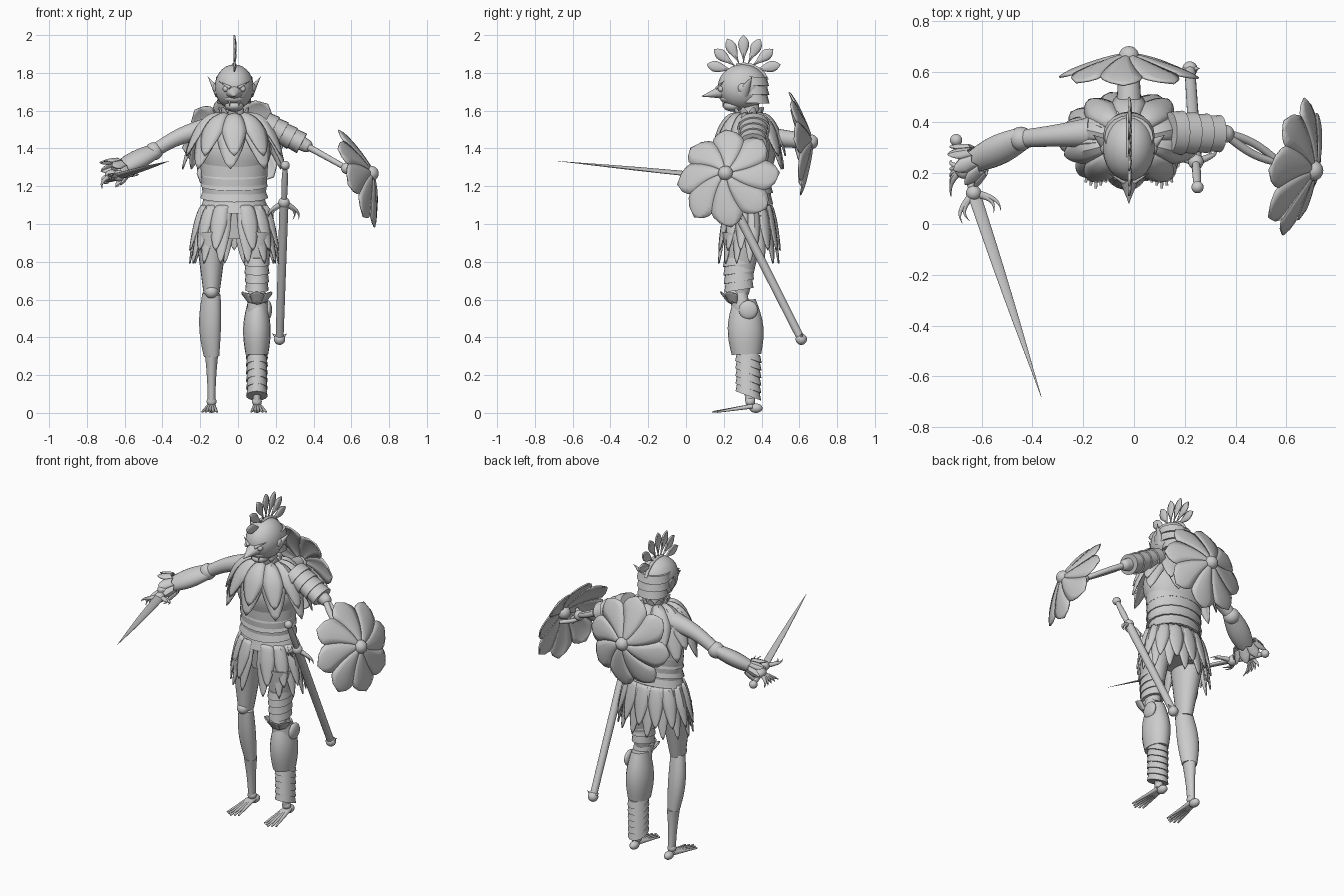
import bpy, bmesh
from math import sin, cos, pi, tau, radians
from mathutils import Vector, Quaternion

cube = bpy.data.objects.get("Cube")
if cube:
    bpy.data.objects.remove(cube, do_unlink=True)

shade = (.6, .6, .6, 1)
grey = bpy.data.materials.new("plain grey")
grey.use_nodes = True
grey.diffuse_color = shade
grey.node_tree.nodes["Principled BSDF"].inputs["Base Color"].default_value = shade

RIGHTWARD, UP, NONE = Vector((1, 0, 0)), Vector((0, 0, 1)), Vector()
MIDDLE = -.02


def finish(name, bm, thickness=0):
    bmesh.ops.remove_doubles(bm, verts=bm.verts, dist=.0002)
    bmesh.ops.recalc_face_normals(bm, faces=bm.faces)
    mesh = bpy.data.meshes.new(name)
    bm.to_mesh(mesh)
    bm.free()
    mesh.materials.append(grey)
    part = bpy.data.objects.new(name, mesh)
    bpy.context.collection.objects.link(part)
    if thickness:
        solid = part.modifiers.new("thickness", 'SOLIDIFY')
        solid.thickness = thickness
        solid.offset = 0
    bpy.ops.object.select_all(action='DESELECT')
    part.select_set(True)
    bpy.context.view_layer.objects.active = part
    bpy.ops.object.shade_smooth_by_angle(angle=radians(40))


def tube(name, path, radii, flat=1, sag=0, sides=20):
    """Capped tube along a path; flat scales one side, sag tilts each ring."""
    bm = bmesh.new()
    turn, previous, rows = Quaternion(), UP, []
    for i, point in enumerate(path):
        tangent = (path[min(i + 1, len(path) - 1)] - path[max(i - 1, 0)]).normalized()
        turn = previous.rotation_difference(tangent) @ turn
        previous = tangent
        radius = max(radii[i], .001)
        row = []
        for k in range(sides):
            angle = tau * k / sides
            offset = Vector((radius * cos(angle), radius * flat * sin(angle), sag * sin(angle)))
            row.append(bm.verts.new(point + turn @ offset))
        rows.append(row)
    for low, high in zip(rows, rows[1:]):
        for i in range(sides):
            j = (i + 1) % sides
            bm.faces.new((low[i], low[j], high[j], high[i]))
    bm.faces.new(rows[0][::-1])
    bm.faces.new(rows[-1])
    finish(name, bm)


def limb(name, a, b, start, end=0, bulge=0, flat=1, bow=NONE):
    """Tapering limb, spike or blade, swollen and bent by half a sine wave."""
    a, b, bow = Vector(a), Vector(b), Vector(bow)
    steps = [k / 8 for k in range(9)]
    tube(name, [a.lerp(b, t) + bow * sin(pi * t) for t in steps],
         [start + (end - start) * t + bulge * sin(pi * t) for t in steps], flat)


def hoops(name, a, b, start, end, count, flat=1, sag=0):
    """Lapped armour hoops, each flared at the edge nearest a."""
    a, b = Vector(a), Vector(b)
    path, radii = [], []
    for i in range(count):
        for t, flare in ((i / count, 1.13), ((i + 1) / count, 1)):
            path.append(a.lerp(b, t))
            radii.append((start + (end - start) * t) * flare)
    tube(name, path, radii, flat, sag)


def ball(name, at, radius, stretch=(1, 1, 1)):
    bm = bmesh.new()
    bmesh.ops.create_uvsphere(bm, u_segments=24, v_segments=14, radius=radius)
    for v in bm.verts:
        v.co = Vector(at) + v.co * Vector(stretch)
    finish(name, bm)


def fan(name, at, inner, outer, rise, count, axis=UP, flat=1, start=0, arc=tau, reach=1,
        droop=1, taper=2, ridge=.01, swirl=0, leaf=False):
    """Ring of pointed petals whose outline and curl follow simple powers."""
    bm = bmesh.new()
    turn = UP.rotation_difference(Vector(axis).normalized())
    half = arc / count / 2
    for i in range(count):
        centre, previous = start + half * (2 * i + 1), None
        for step in range(13):
            t = step / 12
            radius = inner + (outer - inner) * t ** reach
            width = .8 * sin(pi * t ** 1.5) if leaf else min(1, (1 - t) * taper) ** .7
            row = []
            for u in (-1, -.5, 0, .5, 1):
                angle = centre + half * (u * width * 1.05 + swirl * t)
                crest = ridge * width * (1 - abs(u))
                wide = radius + (0 if leaf else crest)
                offset = Vector((wide * cos(angle), wide * flat * sin(angle),
                                 rise * t ** droop + crest))
                row.append(bm.verts.new(Vector(at) + turn @ offset))
            if previous:
                for j in range(4):
                    bm.faces.new((previous[j], previous[j + 1], row[j + 1], row[j]))
            previous = row
    finish(name, bm, .008)


def shield(name, boss, axis):
    fan(name + "_petals", boss, .02, .275, -.085, 8, axis, droop=1.3, taper=4.5, ridge=.006, swirl=.8)
    ball(name + "_boss", boss, .04)


def sword(name, pommel, tip, sheathed):
    pommel, tip = Vector(pommel), Vector(tip)
    along = (tip - pommel).normalized()
    across = along.cross(UP).normalized()
    guard = pommel + along * .22
    ball(name + "_pommel", pommel, .024)
    limb(name + "_grip", pommel, guard, .012, .014, bulge=.004)
    ball(name + "_guard", guard, .03)
    for side in (-across, across):
        for length in (.05, .08):
            limb(name + "_claw", guard, guard + side * length + along * .1, .016, bow=side * .03)
    if sheathed:
        limb(name + "_scabbard", guard, tip, .024, .021)
        ball(name + "_chape", tip, .03)
        for side in (-across, across):
            limb(name + "_chape_hook", tip, tip + side * .04 + UP * .03, .018)
    else:
        limb(name + "_blade", guard, tip, .027, bulge=.005, flat=.45)


def spine(z, y=.33):
    return Vector((MIDDLE, y, z))


def leg(side, y, z):
    return Vector((MIDDLE + side * .12, y, z))


# Torso, waist hoops and leaf skirt parted at the front
limb("belly", spine(.92), spine(1.35), .13, .18, bulge=.01, flat=.72)
limb("chest", spine(1.3), spine(1.58), .17, .07, bulge=.07, flat=.75)
hoops("waist_hoops", spine(1.08), spine(1.32), .16, .155, 4, flat=.73, sag=.025)
for name, waist, hem, drop, count, gap in (("under", .16, .235, -.3, 14, .1),
                                           ("over", .165, .24, -.23, 13, .2)):
    fan("skirt_" + name, spine(1.09), waist, hem, drop, count, flat=.7, reach=.7,
        taper=1.6, start=gap - pi / 2, arc=tau - 2 * gap)

# Leaf mantle over chest and shoulders
fan("mantle_under", spine(1.57), .06, .275, -.28, 9, flat=.7, reach=.5, droop=1.4, start=.1)
fan("mantle_over", spine(1.58), .05, .265, -.22, 10, flat=.74, reach=.5, droop=1.4)
fan("collar", spine(1.54), .05, .08, .08, 9)

# Head with beaked face, neck and nape plates
limb("neck", spine(1.5, .34), spine(1.7), .06, .05, bulge=-.01, flat=1.2)
ball("skull", spine(1.725, .3), .12, (.86, 1.1, 1))
limb("beak_nose", spine(1.71, .24), spine(1.675, .08), .07, bulge=-.002, flat=.8)
ball("muzzle", spine(1.665, .23), .05, (1.1, 1, .6))
ball("jaw", spine(1.625, .25), .05, (1, 1.1, .6))
hoops("nape_plates", spine(1.64, .36), spine(1.78, .34), .08, .095, 3, flat=.9, sag=-.015)
for side in (-RIGHTWARD, RIGHTWARD):
    limb("ear", spine(1.69, .3) + side * .08, spine(1.78, .35) + side * .14, .025, flat=1.4)
    ball("ear_rosette", spine(1.72, .3) + side * .1, .025, (.5, 1, 1))
    ball("eye", spine(1.715, .185) + side * .045, .016)
    limb("brow", spine(1.72, .165) + side * .02, spine(1.755, .2) + side * .08, .01)
    limb("fang", spine(1.655, .2) + side * .025, spine(1.62, .195) + side * .025, .008)

# Feather crest
fan("crest_feathers", spine(1.8, .305), .05, .2, 0, 7, RIGHTWARD, start=pi / 2, arc=pi, leaf=True)
angles = [pi * k / 10 for k in range(4, 10)]
tube("crest_ridge", [spine(1.725 + .12 * sin(a), .305 - .13 * cos(a)) for a in angles],
     [.01 for a in angles])

# Legs and bony feet
for side, label in ((-1, "right"), (1, "left")):
    knee, shin, ankle = leg(side, .28, .63), leg(side, .325, .3), leg(side, .34, .06)
    limb(label + "_thigh", leg(side, .3, .95), knee, .085, .042, flat=1.25)
    limb(label + "_calf", knee, shin, .04, .034, bulge=.011, flat=1.3, bow=RIGHTWARD * side * .008)
    limb(label + "_shin", shin, ankle, .034, .02, bulge=-.003, flat=1.3)
    ball(label + "_kneecap", leg(side, .25, .64), .035)
    ball(label + "_ankle", ankle, .026)
    ball(label + "_heel", leg(side, .37, .025), .025, (1, 1.4, 1))
    for k in range(-2, 3):
        spread = RIGHTWARD * (k * .02 + side * .01)
        limb(label + "_toe", leg(side, .35, .035) + spread * .3,
             leg(side, .14 + abs(k) * .012, .005) + spread, .014, .005, flat=.9)

# Armour on the left leg
hoops("shin_hoops", leg(1, .33, .09), leg(1, .33, .33), .05, .052, 6, flat=1.2, sag=-.025)
limb("greave", leg(1, .32, .31), leg(1, .31, .6), .06, .045, bulge=.02, flat=1.3)
hoops("thigh_hoops", leg(1, .28, .65), leg(1, .28, .83), .055, .062, 4, flat=1.25, sag=.012)
ball("knee_ball", leg(1, .255, .62), .048)
ball("knee_disc", leg(1, .33, .545) + RIGHTWARD * .06, .05, (.4, 1, 1))
fan("knee_flare", leg(1, .27, .58), .04, .085, .06, 3, start=pi, arc=pi, taper=4)

# Right arm with bracer, thorned cuff and hand
elbow, wrist = Vector((-.445, .335, 1.385)), Vector((-.65, .235, 1.28))
limb("right_upper_arm", (-.17, .36, 1.5), elbow, .06, .035, bulge=-.004, bow=UP * .02)
ball("right_elbow", elbow, .048)
limb("right_bracer", elbow, wrist, .035, .028, bulge=.013, flat=1.4)
fan("right_cuff", elbow.lerp(wrist, .8), .042, .07, .085, 8, wrist - elbow, flat=1.4)
palm = wrist + Vector((-.02, -.015, -.02))
ball("right_palm", palm, .035, (1, 1.2, .8))
for k in range(5):
    limb("right_finger", palm, palm + Vector((-.05, .03 - k * .035, -.07)), .015, .002,
         bow=RIGHTWARD * -.02)
sword("drawn_sword", (-.7, .33, 1.235), (-.365, -.68, 1.333), False)

# Left arm with lapped shoulder plates and bare forearm bones
shoulder, elbow, palm = Vector((.14, .36, 1.53)), Vector((.36, .355, 1.415)), Vector((.575, .24, 1.295))
limb("left_upper_arm", shoulder, elbow, .06, .035)
hoops("shoulder_plates", shoulder.lerp(elbow, .9), shoulder, .052, .065, 4, flat=1.25)
ball("left_elbow", elbow, .035)
for side in (-1, 1):
    limb("left_forearm_bone", elbow, palm, .018, .014, bow=(0, side * .022, 0))
ball("left_palm", palm, .03)
for k in range(4):
    limb("left_finger", palm, palm + Vector((.02, k * .025 - .04, -.045)), .011, .004,
         bow=RIGHTWARD * .03)
limb("shield_handle", (.66, .14, 1.27), (.66, .32, 1.26), .012, .012, bow=RIGHTWARD * -.07)

# Shields and sheathed sword
shield("arm_shield", (.705, .21, 1.268), (1, -.2, .36))
shield("back_shield", spine(1.435, .66), (0, 1, .11))
limb("back_strap", spine(1.46, .45), spine(1.44, .63), .05, .04)
sword("hip_sword", (.25, .145, 1.31), (.22, .61, .39), True)
